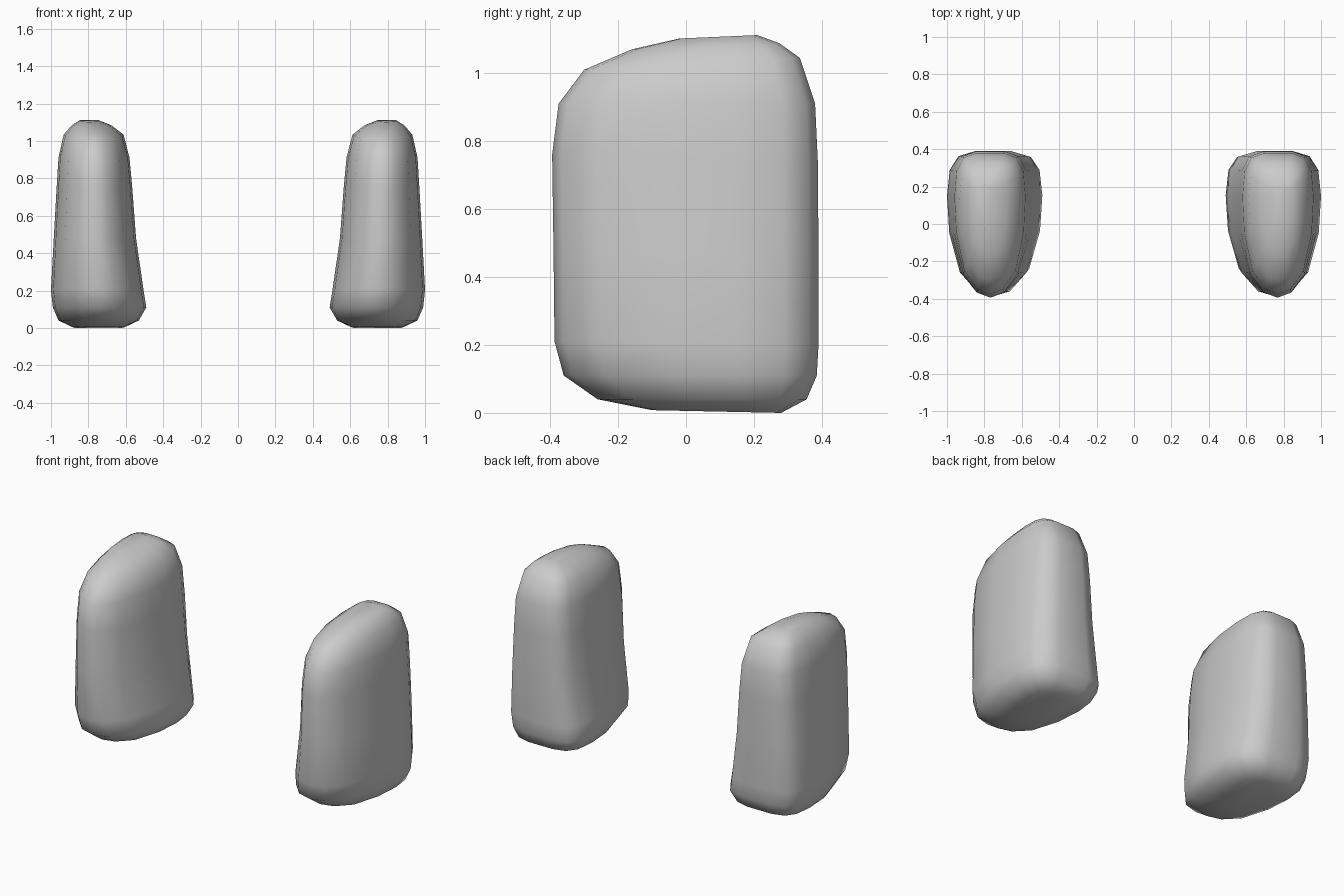
import bpy, bmesh

if "Cube" in bpy.data.objects:
    bpy.data.objects.remove(bpy.data.objects["Cube"])

# Horizontal section, normalised to +-1: blunt at the back, tapering to the front
SECTION = [(1, .38), (.94, .74), (.75, .93), (.38, 1), (-.38, 1), (-.75, .93),
           (-.94, .74), (-1, .38), (-.95, -.13), (-.72, -.67), (-.36, -.93),
           (0, -1), (.36, -.93), (.72, -.67), (.95, -.13)]

# Levels: inner x, outer x, front y, back y, front z, back z
LEVELS = [(.61, .88, -.10, .28, .008, .0),
          (.53, .96, -.26, .355, .04, .04),
          (.49, .99, -.36, .385, .11, .11),
          (.505, 1.0, -.387, .39, .21, .20),
          (.545, .985, -.39, .39, .48, .48),
          (.565, .97, -.394, .388, .76, .74),
          (.58, .96, -.375, .38, .91, .91),
          (.612, .932, -.30, .335, 1.01, 1.045),
          (.675, .89, -.16, .275, 1.07, 1.088),
          (.74, .85, -.02, .21, 1.102, 1.112)]


def ring(bm, x0, x1, y0, y1, z0, z1):
    verts = []
    for u, v in SECTION:
        t = (v + 1) / 2
        x = (x0 + x1) / 2 + u * (x1 - x0) / 2
        verts.append(bm.verts.new((x, y0 + (y1 - y0) * t, z0 + (z1 - z0) * t)))
    return verts


# Loft the rounded block and close both ends
bm = bmesh.new()
rings = [ring(bm, *level) for level in LEVELS]
n = len(SECTION)
for a, b in zip(rings, rings[1:]):
    for i in range(n):
        j = (i + 1) % n
        bm.faces.new((a[i], a[j], b[j], b[i]))
bm.faces.new(rings[0][::-1])
bm.faces.new(rings[-1])
bmesh.ops.recalc_face_normals(bm, faces=bm.faces)
for f in bm.faces:
    f.smooth = True

mesh = bpy.data.meshes.new("rounded_blocks")
bm.to_mesh(mesh)
bm.free()
blocks = bpy.data.objects.new("rounded_blocks", mesh)
bpy.context.collection.objects.link(blocks)

# Matching block on the other side
mirror = blocks.modifiers.new("other_side", 'MIRROR')
mirror.use_axis = (True, False, False)
